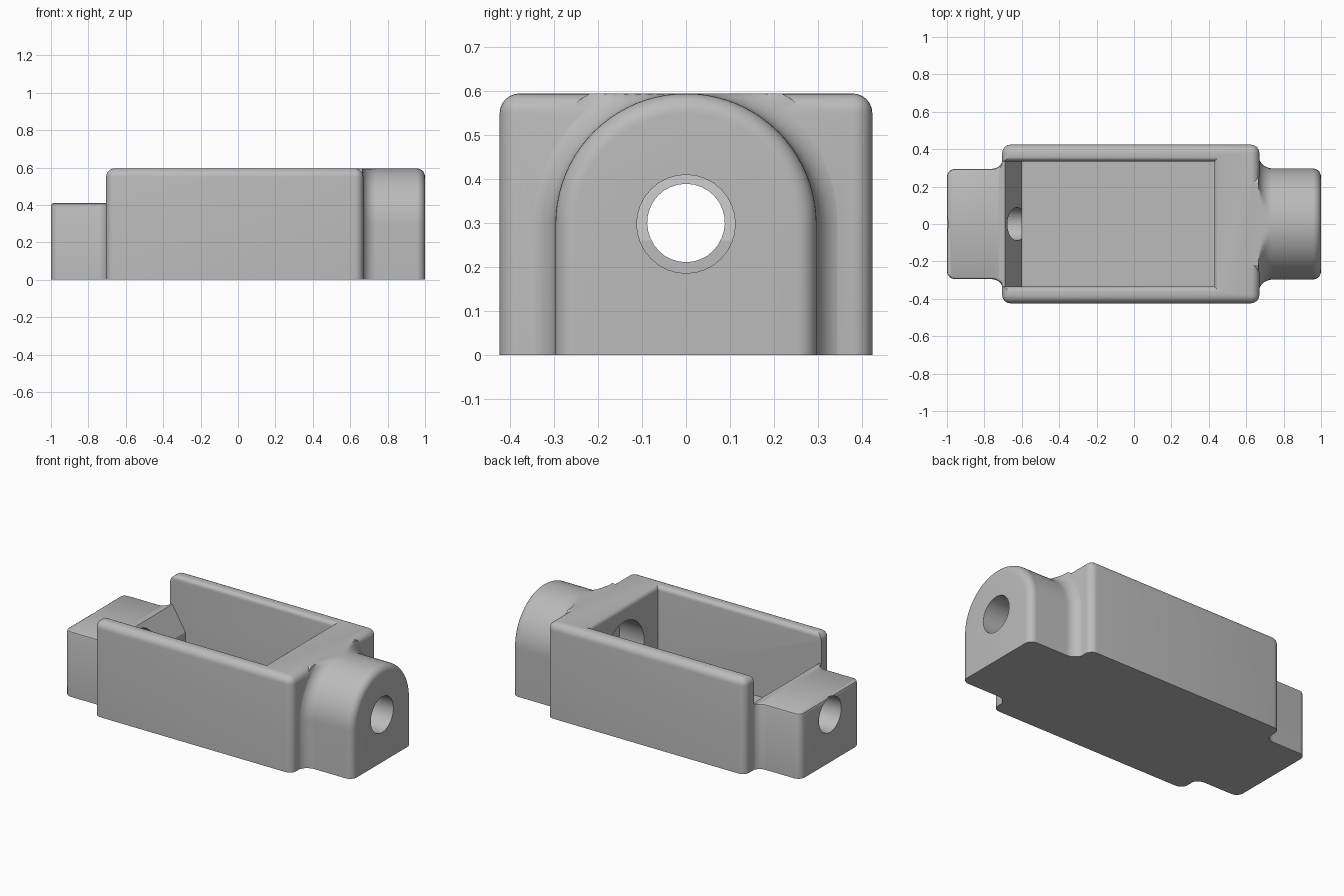
import bpy, bmesh
from math import sin, cos, pi, radians

if "Cube" in bpy.data.objects:
    bpy.data.objects.remove(bpy.data.objects["Cube"])

grey = bpy.data.materials.new("plain grey")
grey.use_nodes = True
colour = (0.5, 0.5, 0.5, 1)
grey.diffuse_color = colour
grey.node_tree.nodes["Principled BSDF"].inputs["Base Color"].default_value = colour

TOP = 0.595      # body height
AXIS = 0.298     # height of the bore axis


def make_object(name, bm):
    bmesh.ops.recalc_face_normals(bm, faces=bm.faces)
    mesh = bpy.data.meshes.new(name)
    bm.to_mesh(mesh)
    bm.free()
    mesh.materials.append(grey)
    obj = bpy.data.objects.new(name, mesh)
    bpy.context.collection.objects.link(obj)
    return obj


def loft(name, rings):
    """Skin closed rings of equal length and cap both ends."""
    bm = bmesh.new()
    rows = [[bm.verts.new(p) for p in ring] for ring in rings]
    n = len(rows[0])
    for a, b in zip(rows, rows[1:]):
        for i in range(n):
            j = (i + 1) % n
            bm.faces.new((a[i], a[j], b[j], b[i]))
    bm.faces.new(rows[0])
    bm.faces.new(rows[-1])
    return make_object(name, bm)


def rounded_box(name, x0, x1, half_y, height, radius):
    """Box rounded on every edge that does not lie on the ground."""
    bm = bmesh.new()
    bmesh.ops.create_cube(bm, size=1)
    for v in bm.verts:
        v.co = (x0 if v.co.x < 0 else x1, 2 * half_y * v.co.y, (v.co.z + 0.5) * height)
    edges = [e for e in bm.edges if max(v.co.z for v in e.verts) > 0.1]
    bmesh.ops.bevel(bm, geom=edges, offset=radius, segments=6, profile=0.5, affect='EDGES')
    return make_object(name, bm)


def boss_stations(root, end, half, cove, nose):
    """(x, half width) pairs: coved root, straight side, rounded nose."""
    s = 1 if end > root else -1
    arc = [i * pi / 16 for i in range(9)]
    out = [(root - s * 0.06, half + cove)]
    out += [(root + s * cove * (1 - cos(a)), half + cove * (1 - sin(a))) for a in arc]
    out += [(end - s * nose * (1 - sin(a)), half - nose * (1 - cos(a))) for a in arc]
    return out


def cylinder(name, x0, x1, r0, r1, sides=32):
    return loft(name, [[(x, r * cos(2 * pi * i / sides), AXIS + r * sin(2 * pi * i / sides))
                        for i in range(sides)] for x, r in ((x0, r0), (x1, r1))])


def combine(target, other, operation):
    mod = target.modifiers.new(other.name, 'BOOLEAN')
    mod.operation = operation
    mod.solver = 'EXACT'
    mod.object = other
    bpy.context.view_layer.objects.active = target
    bpy.ops.object.modifier_apply(modifier=mod.name)
    bpy.data.objects.remove(other)


# Main trough block
body = rounded_box("housing_body", -0.705, 0.67, 0.424, TOP, 0.045)

# Arched boss at the left end of the model
rings = []
for x, r in boss_stations(0.665, 1.0, AXIS - 0.001, 0.075, 0.045):
    arch = [(x, r * cos(pi * i / 40), min(AXIS + r * sin(pi * i / 40), TOP - 0.0005))
            for i in range(41)]
    rings.append([(x, r, 0)] + arch + [(x, -r, 0)])
combine(body, loft("arched_boss", rings), 'UNION')

# Low square boss at the right end, extruded from its plan outline
side = boss_stations(-0.7, -1.0, 0.295, 0.06, 0.045)
plan = side + [(x, -y) for x, y in reversed(side)]


def level(z, inset):
    k = 1 - inset / 0.3
    return [(max(x, -1.0 + inset), y * k, z) for x, y in plan]


low = [level(0, 0), level(0.395, 0), level(0.405, 0.004), level(0.41, 0.014)]
combine(body, loft("low_boss", low), 'UNION')

# Trough with a sloped inner face at the low end
section = [(-0.72, 0.41), (-0.69, 0.41), (-0.6, 0.26), (-0.6, 0.09),
           (0.43, 0.09), (0.43, 0.7), (-0.72, 0.7)]
combine(body, loft("trough_cutter", [[(x, y, z) for x, z in section]
                                     for y in (-0.335, 0.335)]), 'DIFFERENCE')

# Rounded lip around the trough opening
lip = 0.028
steps = [(-0.002, TOP - 0.1), (-0.002, TOP - lip)]
steps += [(lip * (1 - cos(a)), TOP - lip + lip * sin(a)) for a in (i * pi / 12 for i in range(7))]
steps += [(lip, 0.7)]
rings = [[(-0.8, -0.335 - o, z), (0.43 + o, -0.335 - o, z),
          (0.43 + o, 0.335 + o, z), (-0.8, 0.335 + o, z)] for o, z in steps]
combine(body, loft("lip_cutter", rings), 'DIFFERENCE')

# Bores on the common axis: wide seat, through hole, tapered far hole
combine(body, cylinder("seat_cutter", 0.35, 0.6, 0.2, 0.2), 'DIFFERENCE')
combine(body, cylinder("hole_cutter", 0.55, 1.1, 0.112, 0.112), 'DIFFERENCE')
combine(body, cylinder("taper_cutter", -1.01, -0.55, 0.111, 0.084), 'DIFFERENCE')

bpy.ops.object.select_all(action='DESELECT')
body.select_set(True)
bpy.context.view_layer.objects.active = body
bpy.ops.object.shade_smooth_by_angle(angle=radians(30))
